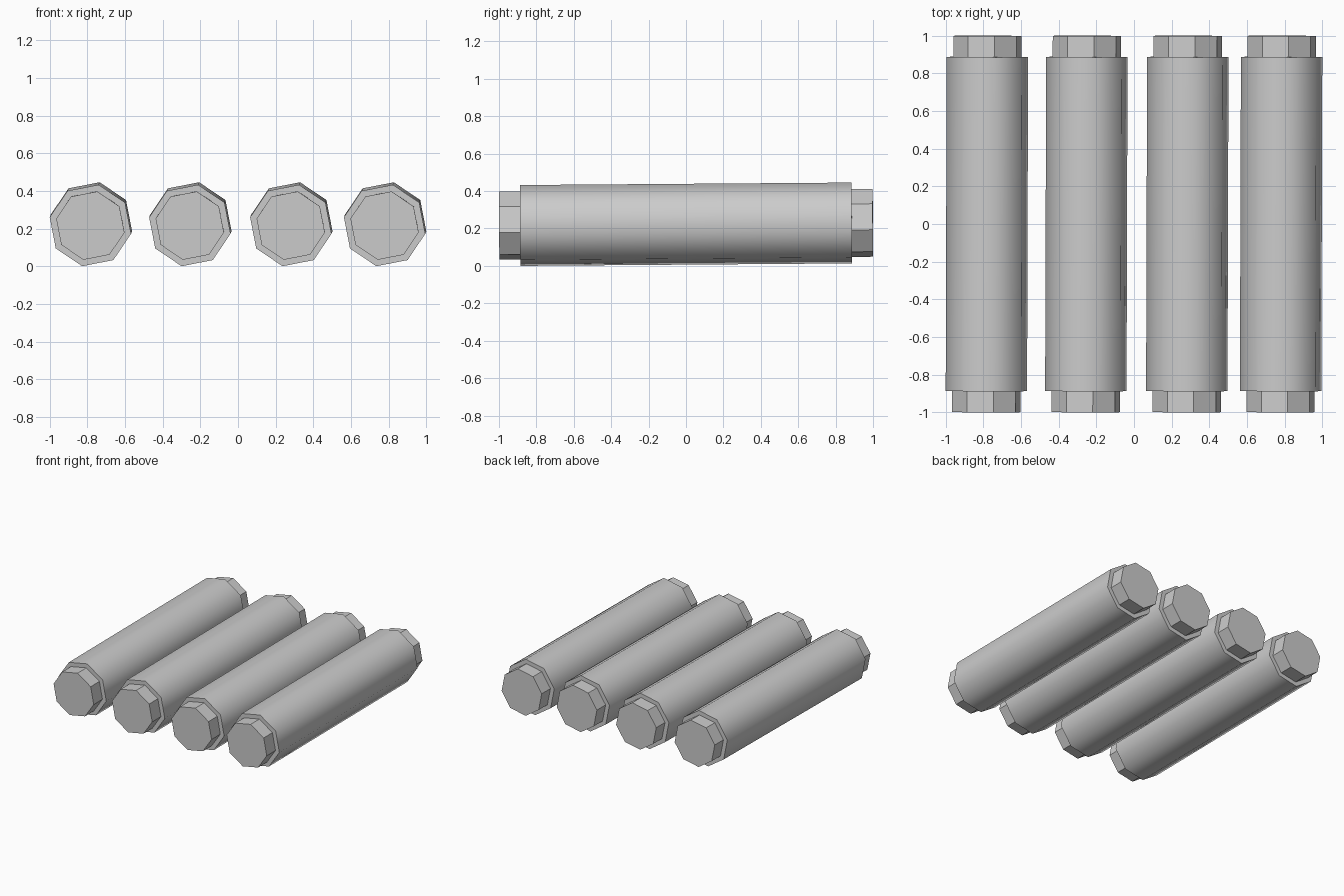
import bpy, bmesh, math
from mathutils import Matrix, Vector

cube = bpy.data.objects.get("Cube")
if cube:
    bpy.data.objects.remove(cube, do_unlink=True)

SIDES = 8
ROLL = math.radians(11.5)      # turn of each octagon about its own axis
TILT, YAW = 0.0075, -0.003     # slight lean of every roller
CENTRES_X = (-0.781, -0.253, 0.283, 0.781)
CENTRE_Z = 0.2228

grey = bpy.data.materials.new("plain_grey")
grey.use_nodes = True
colour = (0.604, 0.604, 0.604, 1.0)
grey.diffuse_color = colour
grey.node_tree.nodes["Principled BSDF"].inputs["Base Color"].default_value = colour


def octagon_bar(name, x, radius, y0, y1, smooth):
    """Eight-sided bar lying along y, leaning with its roller."""
    bm = bmesh.new()
    bmesh.ops.create_cone(bm, cap_ends=True, segments=SIDES,
                          radius1=radius, radius2=radius, depth=y1 - y0)
    lie_down = Matrix.Rotation(-math.pi / 2, 4, 'X')
    place = (Matrix.Translation((x, 0, CENTRE_Z))
             @ Matrix.Rotation(YAW, 4, 'Z') @ Matrix.Rotation(TILT, 4, 'X')
             @ Matrix.Translation((0, (y0 + y1) / 2, 0))
             @ Matrix.Rotation(ROLL, 4, 'Y') @ lie_down)
    bmesh.ops.transform(bm, matrix=place, verts=bm.verts)
    # long sides are smooth, end faces stay flat with a sharp rim
    for face in bm.faces:
        face.smooth = smooth and len(face.verts) == 4
    for edge in bm.edges:
        edge.smooth = all(len(f.verts) == 4 for f in edge.link_faces)
    mesh = bpy.data.meshes.new(name)
    bm.to_mesh(mesh)
    bm.free()
    mesh.materials.append(grey)
    obj = bpy.data.objects.new(name, mesh)
    bpy.context.collection.objects.link(obj)
    return obj


for i, x in enumerate(CENTRES_X, 1):
    octagon_bar(f"roller_body_{i}", x, 0.2205, -0.887, 0.887, True)
    # narrower flat-sided end caps
    octagon_bar(f"front_cap_{i}", x, 0.185, -0.999, -0.88, False)
    octagon_bar(f"back_cap_{i}", x, 0.185, 0.88, 0.999, False)
